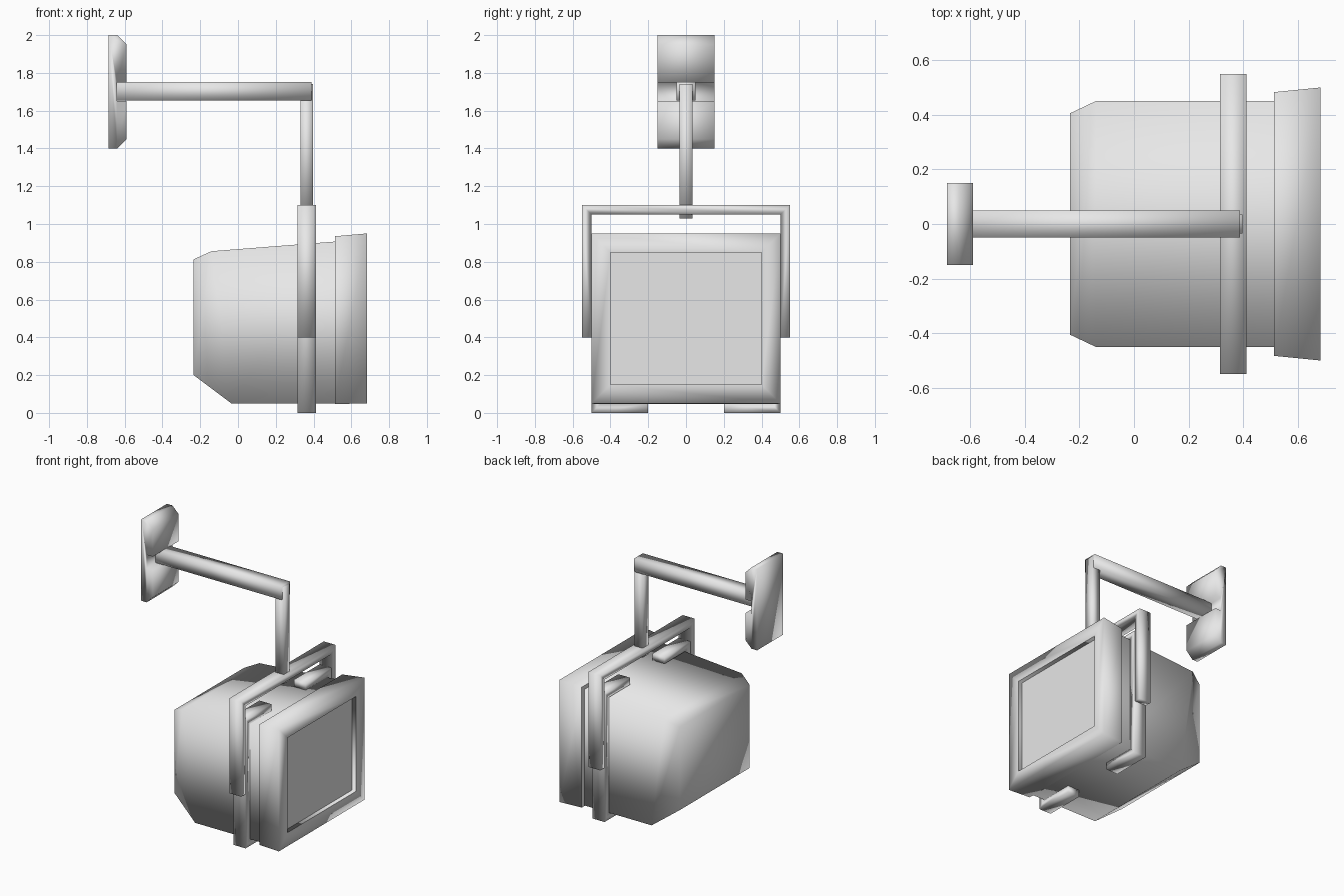
import bpy, bmesh
from mathutils import Vector

cube = bpy.data.objects.get("Cube")
if cube:
    bpy.data.objects.remove(cube, do_unlink=True)

grey = bpy.data.materials.new("light grey")
grey.use_nodes = True
COLOUR = (0.8, 0.8, 0.8, 1)
grey.diffuse_color = COLOUR
grey.node_tree.nodes["Principled BSDF"].inputs["Base Color"].default_value = COLOUR


def finish(name, bm):
    """Turn a bmesh into a smooth shaded object."""
    bmesh.ops.recalc_face_normals(bm, faces=bm.faces)
    for f in bm.faces:
        f.smooth = True
    mesh = bpy.data.meshes.new(name)
    bm.to_mesh(mesh)
    bm.free()
    mesh.materials.append(grey)
    obj = bpy.data.objects.new(name, mesh)
    bpy.context.collection.objects.link(obj)
    return obj


def prism(name, outline, offset):
    """Extrude a closed outline along an offset."""
    bm = bmesh.new()
    face = bm.faces.new([bm.verts.new(p) for p in outline])
    ext = bmesh.ops.extrude_face_region(bm, geom=[face], use_keep_orig=True)
    moved = [v for v in ext["geom"] if isinstance(v, bmesh.types.BMVert)]
    bmesh.ops.translate(bm, verts=moved, vec=Vector(offset))
    return finish(name, bm)


def box(name, lo, hi):
    (x0, y0, z0), (x1, y1, z1) = lo, hi
    outline = [(x0, y0, z0), (x0, y1, z0), (x0, y1, z1), (x0, y0, z1)]
    return prism(name, outline, (x1 - x0, 0, 0))


def ring(bm, x_low, x_high, half, z_low, z_high):
    """Four sided cross-section, optionally leaning in x."""
    return [bm.verts.new(p) for p in (
        (x_low, -half, z_low), (x_low, half, z_low),
        (x_high, half, z_high), (x_high, -half, z_high))]


def bridge(bm, a, b):
    return [bm.faces.new((a[i], a[i - 1], b[i - 1], b[i])) for i in range(4)]


# Television body, tapered at the back
bm = bmesh.new()
back = ring(bm, -0.235, -0.235, 0.405, 0.20, 0.813)
shoulder = ring(bm, -0.035, -0.14, 0.45, 0.05, 0.856)
front = ring(bm, 0.515, 0.515, 0.45, 0.05, 0.907)
bm.faces.new(back)
bridge(bm, back, shoulder)
bridge(bm, shoulder, front)
finish("television_body", bm)

# Flared frame around the screen, with a recess
bm = bmesh.new()
seat = ring(bm, 0.513, 0.513, 0.44, 0.06, 0.89)
rear = ring(bm, 0.513, 0.513, 0.483, 0.047, 0.935)
rim = ring(bm, 0.683, 0.683, 0.50, 0.05, 0.95)
opening = ring(bm, 0.683, 0.683, 0.40, 0.15, 0.85)
recess = ring(bm, 0.65, 0.65, 0.40, 0.15, 0.85)
for a, b in ((seat, rear), (rear, rim), (rim, opening), (opening, recess)):
    bridge(bm, a, b)
for loop in (opening, recess, rear):
    for i in range(4):
        bm.edges.get((loop[i], loop[i - 1])).smooth = False
finish("screen_frame", bm)

# Flat screen at the bottom of the recess
prism("screen", [(0.65, -0.4, 0.15), (0.65, 0.4, 0.15),
                 (0.65, 0.4, 0.85), (0.65, -0.4, 0.85)],
      (-0.02, 0, 0)).data.shade_flat()

# Hanging yoke over the television
X0, X1 = 0.315, 0.412
yoke = [(-0.55, 0.4), (-0.55, 1.1), (0.55, 1.1), (0.55, 0.4),
        (0.5, 0.4), (0.5, 1.05), (-0.5, 1.05), (-0.5, 0.4)]
prism("hanging_yoke", [(X0, y, z) for y, z in yoke], (X1 - X0, 0, 0))

# Clamps gripping each side of the body
clamp = [(0.2, 0), (0.5, 0), (0.5, 0.95), (0.2, 0.95),
         (0.2, 0.9), (0.45, 0.9), (0.45, 0.05), (0.2, 0.05)]
for side, sign in (("left", 1), ("right", -1)):
    prism(side + "_clamp", [(X0, sign * y, z) for y, z in clamp], (X1 - X0, 0, 0))

# Pole and horizontal arm
box("drop_pole", (0.33, -0.035, 1.03), (0.397, 0.035, 1.74))
box("wall_arm", (-0.64, -0.05, 1.655), (0.388, 0.05, 1.753))

# Chamfered wall plate, notched for the arm
plate = [(-0.685, 1.4), (-0.64, 1.4), (-0.59, 1.45), (-0.59, 1.65),
         (-0.64, 1.65), (-0.64, 1.75), (-0.59, 1.75), (-0.59, 1.95),
         (-0.64, 2.0), (-0.685, 2.0)]
prism("wall_plate", [(x, -0.15, z) for x, z in plate], (0, 0.3, 0))
